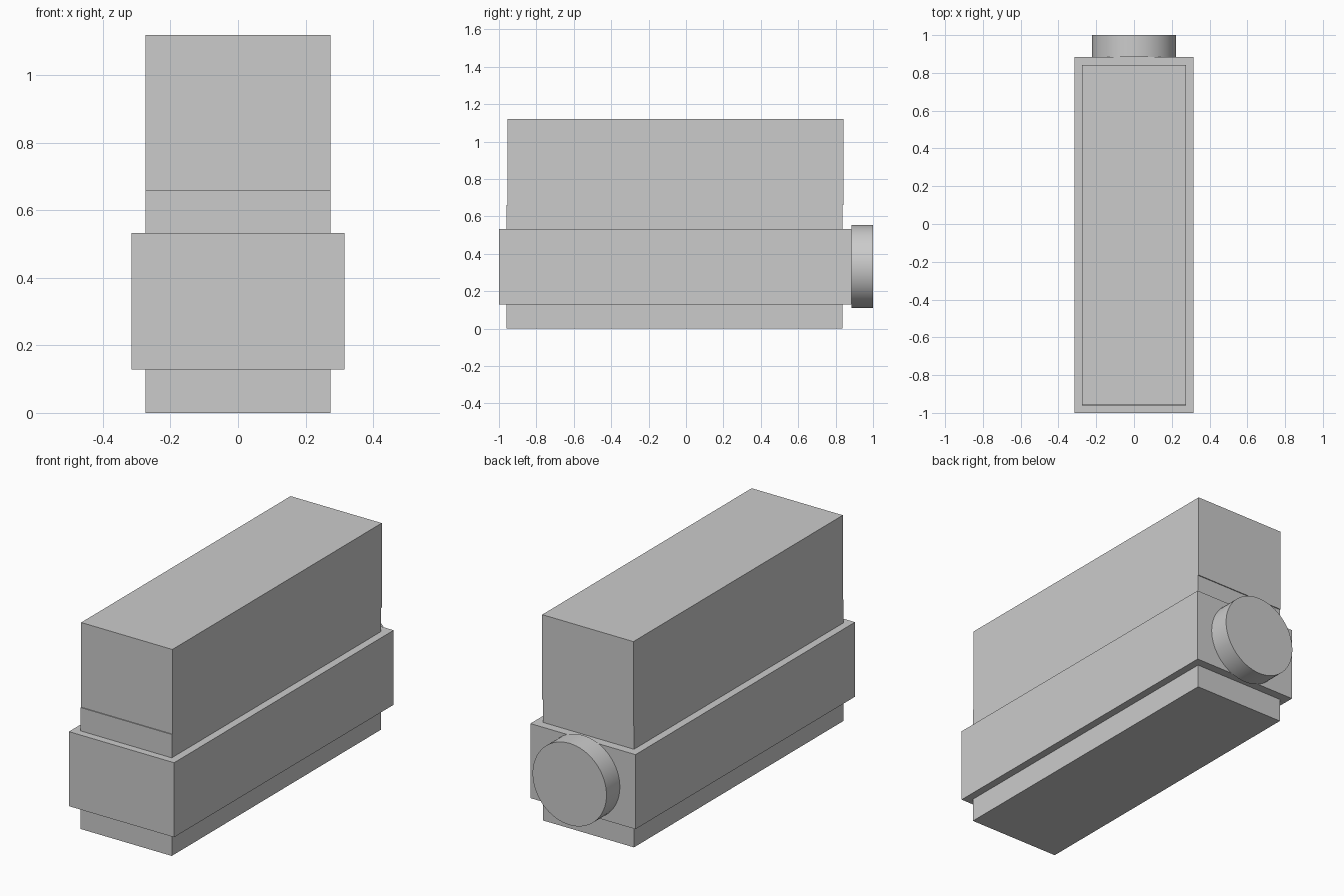
import bpy
from math import pi, radians

# Remove the default cube
cube = bpy.data.objects.get("Cube")
if cube:
    bpy.data.objects.remove(cube, do_unlink=True)

# Plain grey used on every part
GREY = (0.6, 0.6, 0.6, 1.0)
grey = bpy.data.materials.new("plain_grey")
grey.use_nodes = True
grey.diffuse_color = GREY
grey.node_tree.nodes["Principled BSDF"].inputs["Base Color"].default_value = GREY


def box(name, half_width, y_range, z_range):
    """Box centred on x = 0 spanning the given y and z ranges."""
    (y0, y1), (z0, z1) = y_range, z_range
    bpy.ops.mesh.primitive_cube_add(size=1, location=(0, (y0 + y1) / 2, (z0 + z1) / 2))
    obj = bpy.context.object
    obj.name = name
    obj.scale = (2 * half_width, y1 - y0, z1 - z0)
    bpy.ops.object.transform_apply(location=False, rotation=False, scale=True)
    obj.data.materials.append(grey)
    return obj


# Lower core, seen below and just above the wide casing
box("lower_core", 0.274, (-0.96, 0.838), (0, 0.66))

# Tall upper block, set back very slightly from the core
box("upper_block", 0.274, (-0.955, 0.843), (0.66, 1.12))

# Wide casing wrapped around the core
box("wide_casing", 0.316, (-1.0, 0.885), (0.128, 0.533))

# Round knob on the back of the casing
bpy.ops.mesh.primitive_cylinder_add(
    vertices=64, radius=0.222, depth=0.115,
    location=(0, 0.9425, 0.332), rotation=(pi / 2, 0, 0))
knob = bpy.context.object
knob.name = "back_knob"
knob.data.materials.append(grey)
bpy.ops.object.shade_smooth_by_angle(angle=radians(30))
